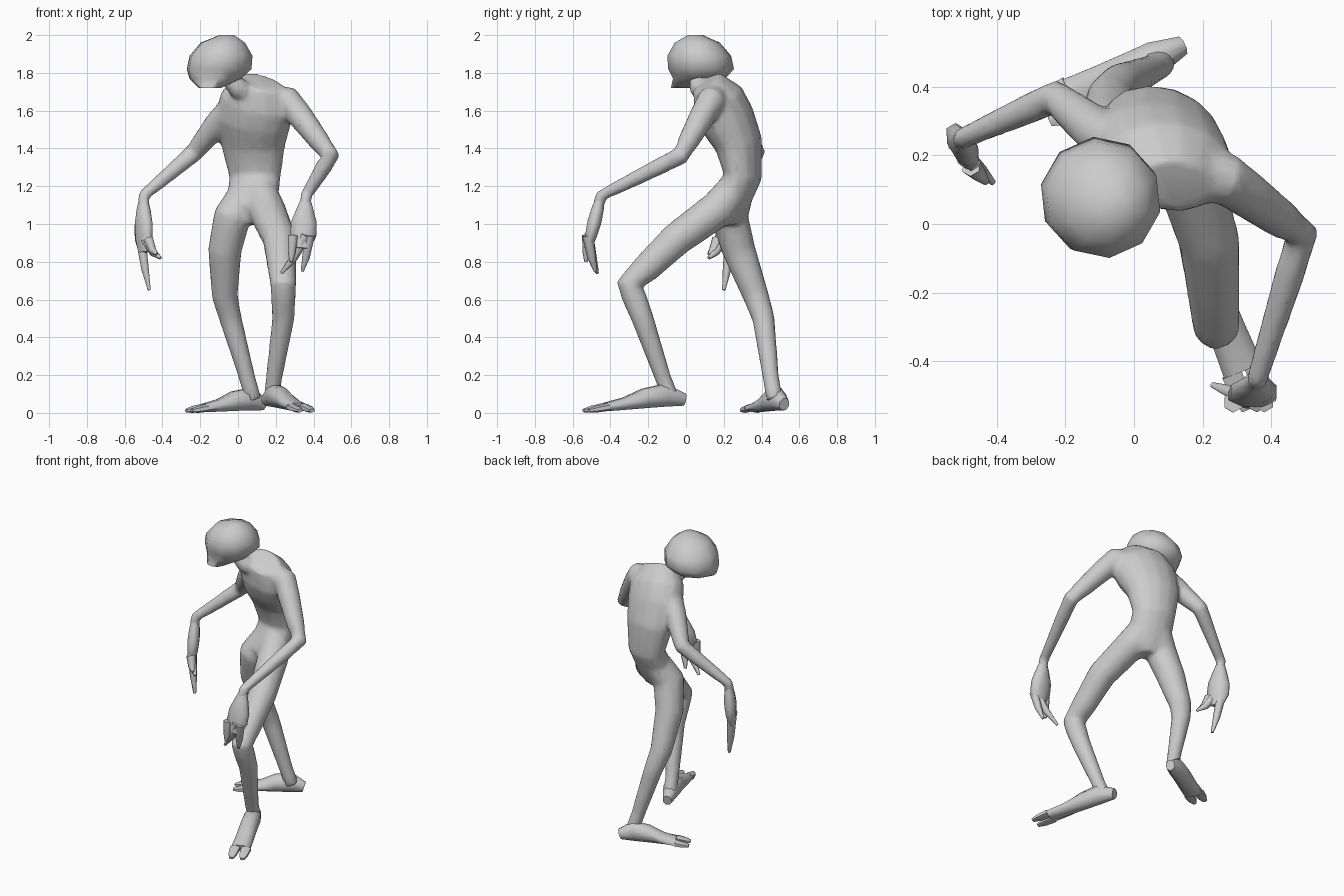
import bpy, bmesh
from math import cos, sin, tau, radians
from mathutils import Vector

default_cube = bpy.data.objects.get("Cube")
if default_cube:
    bpy.data.objects.remove(default_cube, do_unlink=True)

UP = Vector((0, 0, 1))
ACROSS = Vector((1, 0, 0))


def point(x, y, z):
    return Vector((x, y, z))


def mix(start, end, amount):
    return start + (end - start) * amount


def refine(values, steps):
    """Insert evenly spaced values between neighbours."""
    dense = [mix(start, end, step / steps)
             for start, end in zip(values, values[1:]) for step in range(steps)]
    return dense + [values[-1]]


def tube(bm, path, widths, side, flatness=1, steps=1, sides=8, level=False):
    """Closed tube along a path, with its wide axis kept towards side."""
    path, widths = refine(path, steps), refine(widths, steps)
    if isinstance(flatness, list):
        ratios = refine(flatness, steps)
    else:
        ratios = [flatness] * len(path)
    rings = []
    for index, (centre, width, ratio) in enumerate(zip(path, widths, ratios)):
        along = Vector()
        for start, end in zip(path[max(index - 1, 0):], path[max(index, 1):index + 2]):
            along += (end - start).normalized()
        along = UP if level else along.normalized()
        wide = (side - along * side.dot(along)).normalized()
        deep = along.cross(wide) * ratio
        angles = [tau * (corner + .5) / sides for corner in range(sides)]
        rings.append([bm.verts.new(centre + (wide * cos(angle) + deep * sin(angle)) * width)
                      for angle in angles])
    for lower, upper in zip(rings, rings[1:]):
        for corner in range(sides):
            previous = corner - 1
            bm.faces.new((lower[previous], lower[corner], upper[corner], upper[previous]))
    bm.faces.new(rings[0])
    bm.faces.new(rings[-1])


def finish(bm, name):
    """Turn the tubes into a smooth-shaded object."""
    bmesh.ops.recalc_face_normals(bm, faces=bm.faces[:])
    mesh = bpy.data.meshes.new(name)
    bm.to_mesh(mesh)
    bm.free()
    mesh.shade_smooth()
    mesh.set_sharp_from_angle(angle=radians(65))
    result = bpy.data.objects.new(name, mesh)
    bpy.context.collection.objects.link(result)
    return result


# Joints of the stooped, striding pose
pelvis = point(.06, .22, 1)
hips = point(.07, .22, 1.08)
waist = point(.09, .3, 1.25)
ribs = point(.08, .28, 1.42)
chest = point(.08, .22, 1.55)
shoulders = point(.1, .17, 1.65)
collar = point(.12, .11, 1.75)
nape = point(0, .07, 1.72)
skull = point(-.07, .06, 1.8)

left_shoulder = point(.27, .13, 1.65)
left_elbow = point(.49, -.03, 1.36)
left_wrist = point(.36, -.45, 1.15)
left_knuckles = point(.34, -.52, .87)
right_shoulder = point(-.07, .24, 1.58)
right_elbow = point(-.23, .37, 1.38)
right_wrist = point(-.5, .25, 1.15)
right_knuckles = point(-.5, .21, .85)

left_hip = point(.15, .17, 1.08)
left_thigh = point(.22, -.05, .92)
left_knee = point(.24, -.3, .68)
left_calf = point(.24, -.23, .5)
left_ankle = point(.19, -.12, .18)
left_sole = point(.18, -.08, .08)
right_hip = point(-.03, .23, 1.04)
right_thigh = point(-.07, .28, .86)
right_knee = point(-.07, .37, .62)
right_calf = point(-.04, .41, .5)
right_ankle = point(.05, .45, .18)
right_sole = point(.08, .47, .07)

# Torso, neck and limbs
bm = bmesh.new()
tube(bm, [pelvis, hips, waist, ribs, chest, shoulders, collar],
     [.09, .14, .14, .175, .205, .2, .12], side=point(.95, -.3, 0), flatness=.7, sides=14)
tube(bm, [shoulders, nape, skull], [.08, .055, .05], side=ACROSS, sides=12)
for joints in ([shoulders, left_shoulder, left_elbow, left_wrist,
                mix(left_wrist, left_knuckles, .25)],
               [chest, right_shoulder, right_elbow, right_wrist,
                mix(right_wrist, right_knuckles, .25)]):
    tube(bm, joints, [.1, .077, .05, .032, .032], side=UP, steps=4, sides=12)
for joints in ([waist, left_hip, left_thigh, left_knee, left_calf, left_ankle, left_sole],
               [waist, right_hip, right_thigh, right_knee, right_calf, right_ankle, right_sole]):
    tube(bm, joints, [.08, .1, .09, .07, .06, .044, .045], side=ACROSS, steps=3, sides=12)
body = finish(bm, "body")

# Fuse them into one continuous low-poly skin
fuse = body.modifiers.new("fuse", "REMESH")
fuse.mode = "VOXEL"
fuse.voxel_size = .013
fuse.use_smooth_shade = True
relax = body.modifiers.new("relax", "SMOOTH")
relax.iterations = 8
reduce = body.modifiers.new("reduce", "DECIMATE")
reduce.ratio = .2

# Broad head, narrowing to a chin at the front
bm = bmesh.new()
tube(bm, [point(-.06, .05, 2), point(-.08, .06, 1.96), point(-.09, .07, 1.89),
          point(-.1, .08, 1.82), point(-.12, .07, 1.77), point(-.15, -.02, 1.72)],
     [.04, .12, .17, .175, .14, .06], side=point(.87, -.5, 0), sides=10, level=True)
finish(bm, "head")


def hand(name, wrist, knuckles, side, digits):
    """Flat palm with tapering digits, each a sideways offset and a tip."""
    bm = bmesh.new()
    tube(bm, refine([wrist, knuckles], 4), [.02, .047, .072, .075, .04],
         side=side, flatness=[1, .75, .55, .45, .5])
    for offset, tip in digits:
        root = knuckles + side * offset + UP * .07
        middle = mix(root, tip, .5) - UP * .02
        tube(bm, [root, middle, tip], [.03, .023, .009], side=side, sides=6)
    finish(bm, name)


hand("left_hand", left_wrist, left_knuckles, ACROSS,
     [(-.05, point(.28, -.53, .8)),
      (.04, point(.34, -.48, .75)),
      (.02, point(.23, -.47, .74))])
hand("right_hand", right_wrist, right_knuckles, point(.5, -.85, 0),
     [(.05, point(-.43, .12, .84)),
      (-.03, point(-.47, .2, .65)),
      (.02, point(-.41, .12, .82))])


def foot(name, heel, toe, lift):
    """Long foot with a raised heel, forking into two toes."""
    bm = bmesh.new()
    side = (toe - heel).cross(UP).normalized()
    widths = [.03, .055, .057, .06, .065]
    heights = [.035, .065, .056, .035, .024]
    path = []
    for index, height in enumerate(heights):
        amount = index / 5
        path.append(mix(heel, toe, amount) + UP * (height + lift * (1 - amount)))
    ratios = [height / width for height, width in zip(heights, widths)]
    tube(bm, path, widths, side=side, flatness=ratios)
    for direction in (-1, 1):
        spread = side * direction * .035
        tip = toe + spread + UP * .012
        root = path[-1] + spread
        tube(bm, [root, mix(root, tip, .6), tip], [.035, .03, .016],
             side=side, flatness=.6, sides=6)
    finish(bm, name)


foot("left_foot", point(.15, -.01, 0), point(.36, -.53, 0), lift=.035)
foot("right_foot", point(.14, .52, 0), point(-.26, .33, 0), lift=.01)
